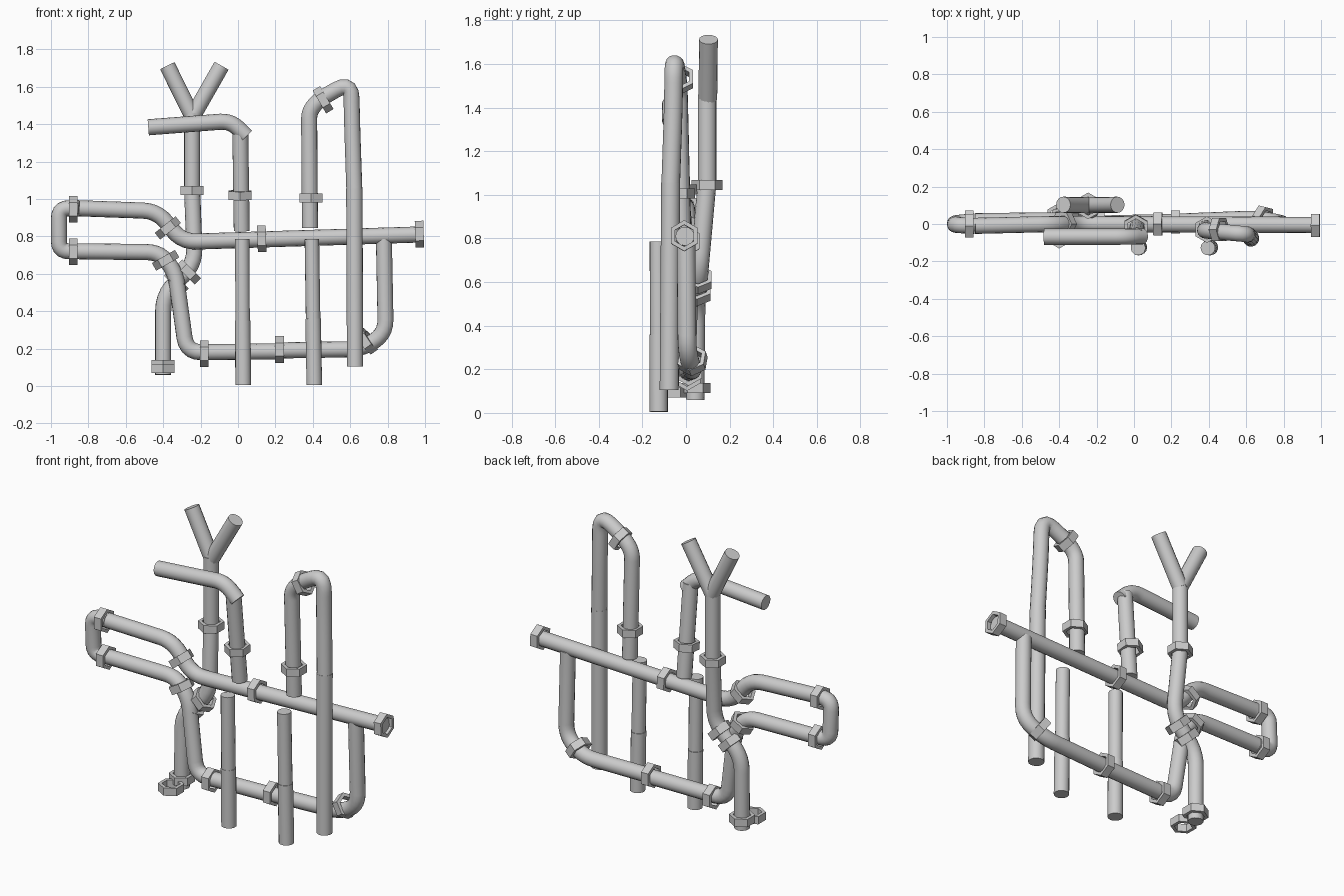
import bpy, bmesh
from mathutils import Vector

if "Cube" in bpy.data.objects:
    bpy.data.objects.remove(bpy.data.objects["Cube"])

R = 0.043


def rounded(points, fillet):
    """Replace every inner corner of a path by a short smooth arc."""
    pts = [Vector(p) for p in points]
    out = [pts[0]]
    for a, b, c in zip(pts, pts[1:], pts[2:]):
        d = min(fillet, (a - b).length * 0.49, (c - b).length * 0.49)
        p, q = b + (a - b).normalized() * d, b + (c - b).normalized() * d
        for i in range(6):
            t = i / 5
            out.append(p * (1 - t) ** 2 + b * 2 * t * (1 - t) + q * t * t)
    return out + [pts[-1]]


def pipe(name, points, fillet=0.06, r=R):
    cu = bpy.data.curves.new(name, 'CURVE')
    cu.dimensions = '3D'
    cu.bevel_depth = r
    cu.bevel_resolution = 6
    cu.use_fill_caps = True
    path = rounded(points, fillet)
    sp = cu.splines.new('POLY')
    sp.points.add(len(path) - 1)
    for p, v in zip(sp.points, path):
        p.co = (*v, 1)
    ob = bpy.data.objects.new(name, cu)
    bpy.context.collection.objects.link(ob)
    bpy.ops.object.select_all(action='DESELECT')
    ob.select_set(True)
    bpy.context.view_layer.objects.active = ob
    bpy.ops.object.convert(target='MESH')
    bpy.ops.object.shade_smooth_by_angle(angle=0.6)


def nut(name, pos, axis, outer=0.071, inner=0.05, h=0.046):
    """Flat-faced hexagonal ring."""
    bm = bmesh.new()
    rings = []
    for r, z in ((outer, -h / 2), (outer, h / 2), (inner, h / 2), (inner, -h / 2)):
        rings.append(bmesh.ops.create_circle(bm, segments=6, radius=r)['verts'])
        for v in rings[-1]:
            v.co.z = z
    for k in range(4):
        a, b = rings[k], rings[(k + 1) % 4]
        for i in range(6):
            j = (i + 1) % 6
            bm.faces.new((a[i], a[j], b[j], b[i]))
    bmesh.ops.recalc_face_normals(bm, faces=bm.faces)
    me = bpy.data.meshes.new(name)
    bm.to_mesh(me)
    bm.free()
    ob = bpy.data.objects.new(name, me)
    ob.location = pos
    ob.rotation_euler = Vector(axis).to_track_quat('Z', 'Y').to_euler()
    bpy.context.collection.objects.link(ob)


# Main run: long horizontal, U-turn on the left, drop, bottom run and riser
pipe('main_pipe', [(0.975, -0.005, 0.81), (-0.3, 0, 0.77), (-0.43, 0, 0.935),
                   (-0.85, -0.01, 0.95)], 0.08)
pipe('left_u_bend', [(-0.85, -0.01, 0.95), (-0.957, -0.005, 0.95),
                     (-0.957, 0.005, 0.72), (-0.85, 0.015, 0.72)], 0.115)
pipe('drop_pipe', [(-0.85, 0.015, 0.72), (-0.42, 0.02, 0.715), (-0.335, 0.015, 0.61),
                   (-0.275, 0, 0.18), (0.22, 0.012, 0.185)], 0.08)
pipe('bottom_pipe', [(0.22, 0.012, 0.19), (0.66, 0.03, 0.197),
                     (0.79, 0.005, 0.28), (0.78, 0, 0.79)], 0.08)

# Forked rear pipe with offset down to the foot
pipe('fork_stem', [(-0.245, 0.097, 1.46), (-0.245, 0.097, 1.03)])
for side, x in (('left', -0.378), ('right', -0.088)):
    pipe('fork_' + side, [(-0.243, 0.1, 1.44), (x, 0.103, 1.712)])
pipe('offset_pipe', [(-0.245, 0.095, 1.04), (-0.23, 0.06, 0.65),
                     (-0.4, 0.045, 0.49), (-0.4, 0.042, 0.06)], 0.09)

# Front elbow pipe
pipe('elbow_pipe', [(-0.48, -0.068, 1.383), (-0.04, -0.068, 1.417),
                    (0.045, -0.066, 1.335)], 0.06)
pipe('elbow_stem', [(0.012, -0.062, 1.375), (0.02, -0.012, 0.83)])

# Inverted U pipe
pipe('arch_pipe', [(0.385, -0.02, 0.845), (0.38, -0.035, 1.47), (0.44, -0.04, 1.535),
                   (0.605, -0.055, 1.63), (0.61, -0.058, 1.4), (0.622, -0.07, 1.05)], 0.14)
pipe('arch_leg', [(0.622, -0.07, 1.055), (0.626, -0.077, 0.105)], r=R + 0.001)

# Two hanging front pipes, each with a small step in width
for n, (x0, x1, step) in enumerate(((0.022, 0.028, 0.35), (0.395, 0.408, 0.36))):
    xm = (x0 + x1) / 2
    pipe(f'hanging_upper_{n}', [(x0, -0.128, 0.785), (xm, -0.126, step)], r=0.039)
    pipe(f'hanging_lower_{n}', [(xm, -0.126, step), (x1, -0.125, 0.005)], r=0.042)

# Nuts: position and axis
nuts = [
    ((0.97, -0.008, 0.812), (1, 0, 0.03)), ((0.127, 0, 0.787), (1, 0, 0.03)),
    ((-0.375, 0, 0.845), (0.62, 0, -0.78)), ((-0.88, -0.01, 0.945), (1, 0, 0)),
    ((-0.88, 0.01, 0.717), (1, 0, 0)), ((-0.387, 0.02, 0.672), (0.5, 0, -0.87)),
    ((-0.18, 0.005, 0.172), (1, 0, 0)), ((0.222, 0.012, 0.195), (1, 0, 0)),
    ((0.69, 0.03, 0.24), (0.8, -0.2, 0.57)),
    ((-0.265, 0.055, 0.61), (0.7, 0, 0.7)), ((-0.33, 0.05, 0.555), (0.7, 0, 0.7)),
    ((-0.245, 0.097, 1.045), (0, 0, 1)), ((0.01, -0.02, 1.02), (0, 0.08, -1)),
    ((0.39, -0.03, 1.005), (0, 0, 1)), ((0.455, -0.03, 1.53), (0.85, 0, 0.5)),
    ((-0.4, 0.042, 0.115), (0, 0, 1)), ((-0.4, -0.06, 0.093), (0, 0, 1)),
]
for i, (pos, axis) in enumerate(nuts):
    nut(f'hex_nut_{i:02d}', pos, axis)
